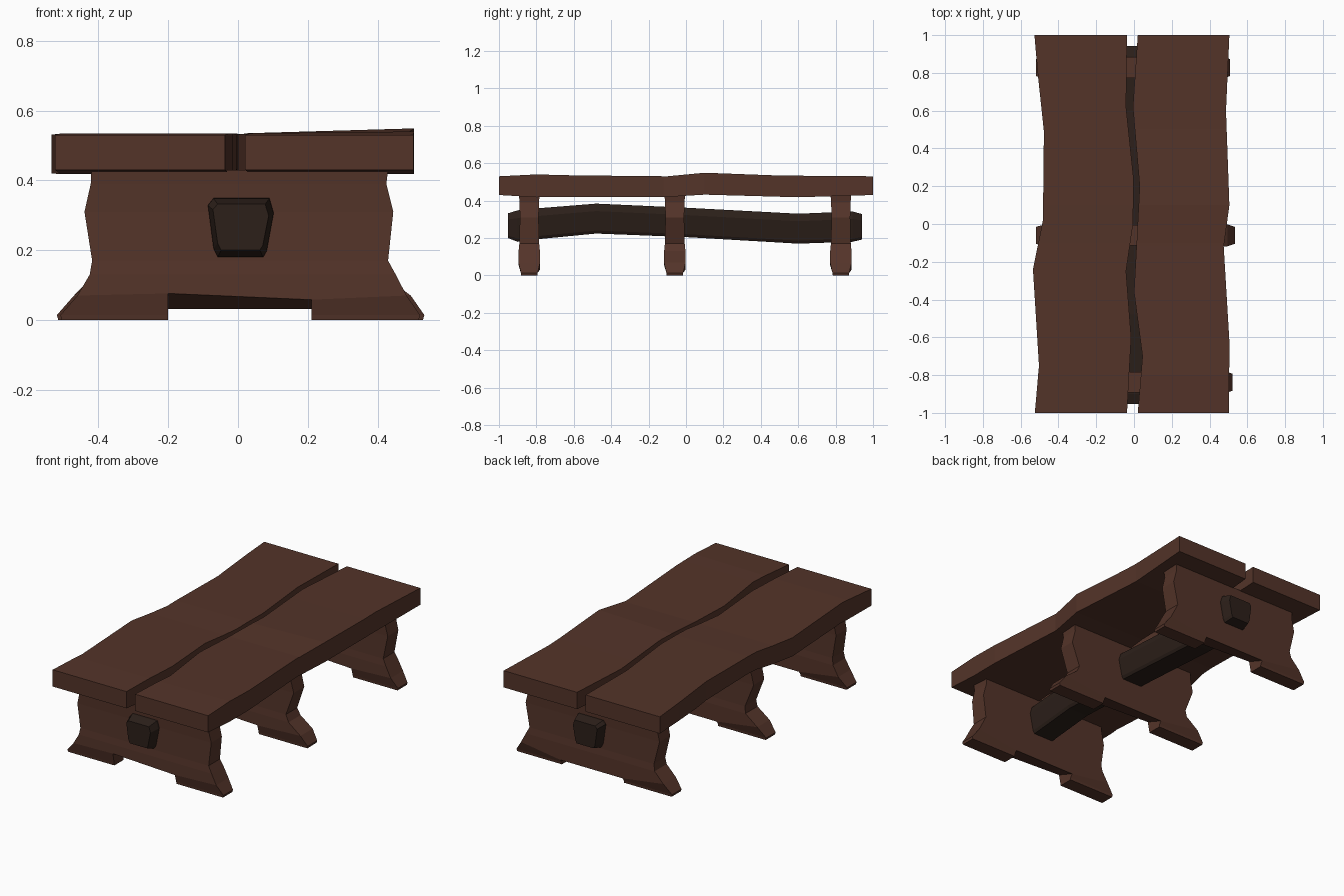
import bpy, bmesh

if "Cube" in bpy.data.objects:
    bpy.data.objects.remove(bpy.data.objects["Cube"])


def material(name, rgb):
    m = bpy.data.materials.new(name)
    m.diffuse_color = (*rgb, 1)
    m.use_nodes = True
    m.node_tree.nodes["Principled BSDF"].inputs["Base Color"].default_value = m.diffuse_color
    return m


WOOD = material("brown_wood", (0.088, 0.034, 0.022))
DARK = material("dark_wood", (0.025, 0.014, 0.010))


def finish(bm, name, mat):
    bmesh.ops.recalc_face_normals(bm, faces=bm.faces)
    mesh = bpy.data.meshes.new(name)
    bm.to_mesh(mesh)
    bm.free()
    mesh.materials.append(mat)
    ob = bpy.data.objects.new(name, mesh)
    bpy.context.collection.objects.link(ob)
    return ob


def loft(name, rings, mat):
    """Skin a list of closed cross-sections and cap both ends."""
    bm = bmesh.new()
    vs = [[bm.verts.new(p) for p in r] for r in rings]
    n = len(vs[0])
    for a, b in zip(vs, vs[1:]):
        for i in range(n):
            j = (i + 1) % n
            bm.faces.new((a[i], a[j], b[j], b[i]))
    bm.faces.new(vs[0])
    bm.faces.new(vs[-1])
    return finish(bm, name, mat)


def lerp(points, y):
    """Piecewise linear lookup in sorted (y, value) points."""
    for (y0, a), (y1, b) in zip(points, points[1:]):
        if y <= y1:
            return a + (b - a) * (y - y0) / (y1 - y0)
    return points[-1][1]


def plank(name, left, right, top_l, top_r, bottom):
    ys = sorted({p[0] for c in (left, right, top_l, top_r, bottom) for p in c})
    rings = []
    for y in ys:
        l, r, b = lerp(left, y), lerp(right, y), lerp(bottom, y)
        rings.append([(l, y, b), (r, y, b), (r, y, lerp(top_r, y)), (l, y, lerp(top_l, y))])
    loft(name, rings, WOOD)


# Two wavy top planks
bottom = [(-1, .43), (-.8, .418), (-.1, .42), (.1, .432), (.6, .418), (1, .43)]
flat = [(-1, .53), (-.8, .535), (-.1, .53), (.1, .535), (1, .53)]
high = [(-1, .53), (-.8, .54), (-.6, .535), (-.1, .53), (.1, .549), (.5, .534), (1, .53)]
plank("left_plank",
      [(-1, -.525), (-.75, -.503), (-.24, -.535), (.02, -.482), (.49, -.477), (.8, -.51), (1, -.527)],
      [(-1, -.037), (-.6, -.015), (-.25, -.042), (0, -.005), (.24, -.002), (.62, -.042), (1, -.037)],
      flat, flat, bottom)
plank("right_plank",
      [(-1, .02), (-.7, .045), (-.36, 0), (.2, .03), (.62, -.006), (1, .02)],
      [(-1, .503), (-.62, .505), (-.12, .475), (.1, .505), (.6, .487), (1, .505)],
      flat, high, bottom)


def support(name, yc, foot_l, foot_r, waist):
    """Trestle slab: rows of (z, left x, right x, half thickness) with an arch between feet."""
    rows = [(0, foot_l, foot_r, .043), (.014, foot_l - .004, foot_r + .004, .045),
            (.07, foot_l + .045, foot_r - .035, .058), (.13, -.425 * waist, .452 * waist, .057),
            (.17, -.418 * waist, .43 * waist, .053), (.31, -.44, .445, .05),
            (.39, -.422, .425, .052), (.43, -.42, .43, .055)]
    bm = bmesh.new()
    sides = []
    for s in (-1, 1):
        grid = []
        for k, (z, l, r, h) in enumerate(rows):
            row = []
            for c, x in enumerate((l, -.2, .21, r)):
                zz = z
                if k == 2 and c in (1, 2):       # arch slopes down to the back
                    zz = (.076 if c == 1 else .058) if s < 0 else .032
                row.append(bm.verts.new((x, yc + s * h, zz)))
            grid.append(row)
        sides.append(grid)
    pair = {}
    for ra, rb in zip(*sides):
        pair.update(zip(ra, rb))
    for g in sides:
        for k in range(len(rows) - 1):
            for c in range(3):
                if not (c == 1 and k < 2):
                    bm.faces.new((g[k][c], g[k][c + 1], g[k + 1][c + 1], g[k + 1][c]))
    edges = [e.verts[:] for e in bm.edges if e.is_boundary and e.verts[0] in pair]
    for a, b in edges:
        bm.faces.new((a, b, pair[b], pair[a]))
    loose = [v for v in bm.verts if not v.link_faces]
    bmesh.ops.delete(bm, geom=loose, context='VERTS')
    finish(bm, name, WOOD)


# Three trestle supports
support("front_support", -.838, -.505, .518, 1.0)
support("middle_support", -.06, -.515, .53, .92)
support("back_support", .828, -.515, .505, .97)

# Dark beam through the supports: (y, bottom z, top z, width scale)
section = [(-.058, 0), (.072, 0), (.082, .1), (.102, .75), (.09, 1), (-.07, 1), (-.086, .88), (-.07, .15)]
stations = [(-.952, .2, .332, .85), (-.9, .18, .348, 1), (-.78, .195, .36, 1), (-.48, .224, .384, 1),
            (0, .205, .362, 1), (.6, .17, .33, 1), (.89, .18, .342, 1), (.942, .192, .328, .85)]
loft("cross_beam", [[(.008 + (x - .008) * w, y, b + (t - b) * f) for x, f in section]
                    for y, b, t, w in stations], DARK)
